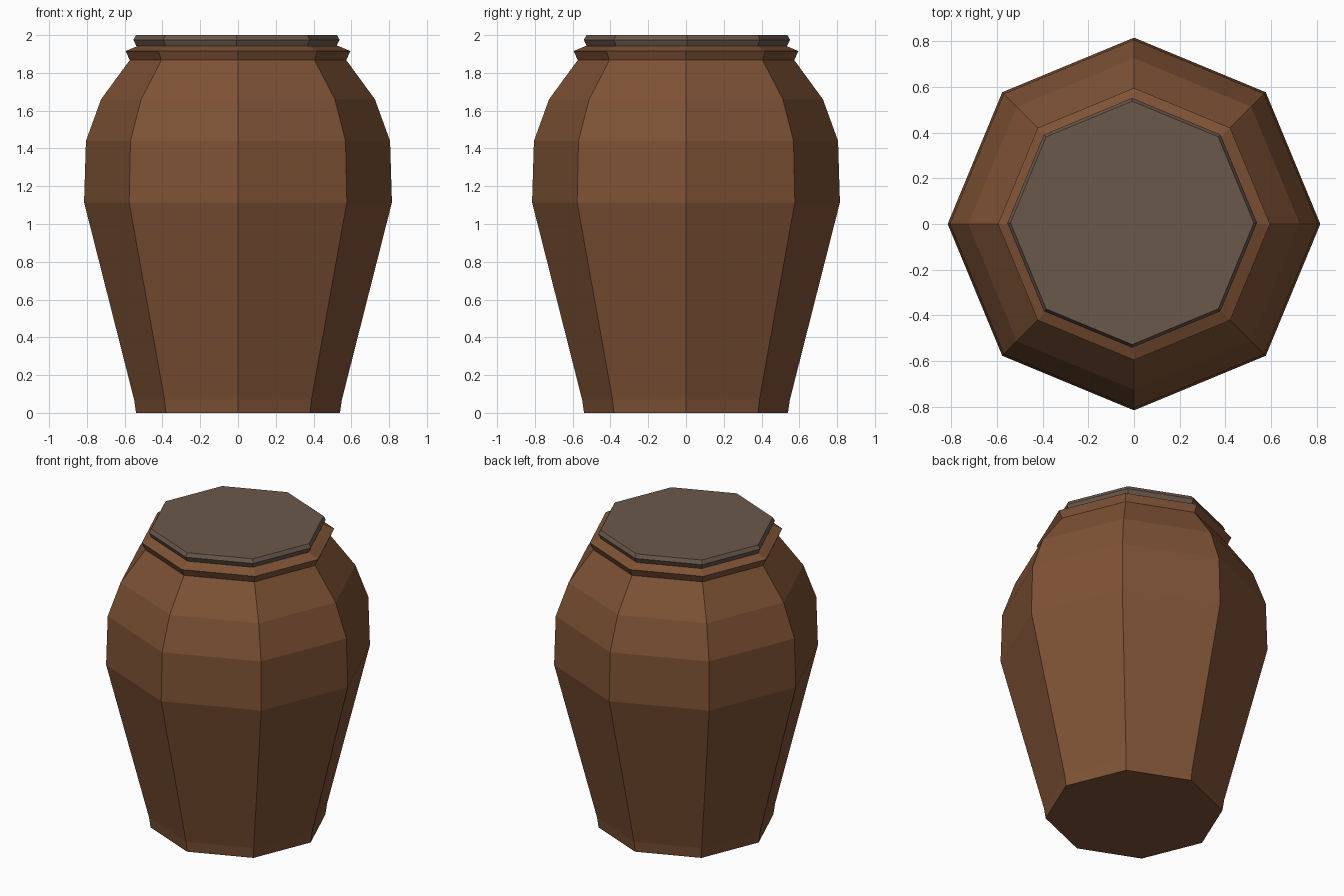
import bpy, bmesh, math

if "Cube" in bpy.data.objects:
    bpy.data.objects.remove(bpy.data.objects["Cube"])

SIDES = 8


def material(name, rgb):
    m = bpy.data.materials.new(name)
    m.diffuse_color = (*rgb, 1.0)
    m.use_nodes = True
    m.node_tree.nodes["Principled BSDF"].inputs["Base Color"].default_value = m.diffuse_color
    return m


def lathe(name, profile, mat, centre=(0.0, 0.0)):
    """Closed eight-sided solid from (radius, height) pairs, bottom to top."""
    bm = bmesh.new()
    rings = []
    for r, z in profile:
        rings.append([bm.verts.new((centre[0] + r * math.cos(math.tau * i / SIDES),
                                    centre[1] + r * math.sin(math.tau * i / SIDES), z))
                      for i in range(SIDES)])
    for a, b in zip(rings, rings[1:]):
        for i in range(SIDES):
            j = (i + 1) % SIDES
            bm.faces.new((a[i], a[j], b[j], b[i]))
    bm.faces.new(rings[0][::-1])
    bm.faces.new(rings[-1])
    bmesh.ops.recalc_face_normals(bm, faces=bm.faces)
    mesh = bpy.data.meshes.new(name)
    bm.to_mesh(mesh)
    bm.free()
    mesh.materials.append(mat)
    obj = bpy.data.objects.new(name, mesh)
    bpy.context.collection.objects.link(obj)
    return obj


clay = material("brown clay", (0.21, 0.085, 0.036))
lid_mat = material("grey brown lid", (0.145, 0.098, 0.07))

# Jar body with foot, belly, shoulder and flared rim
lathe("jar_body", [(0.54, 0.0), (0.55, 0.07), (0.815, 1.115), (0.805, 1.44),
                   (0.725, 1.66), (0.573, 1.868), (0.595, 1.915), (0.53, 1.943)], clay)

# Lid, set very slightly off centre
lathe("lid", [(0.53, 1.942), (0.546, 1.975), (0.532, 2.0)], lid_mat, (-0.008, 0.005))
